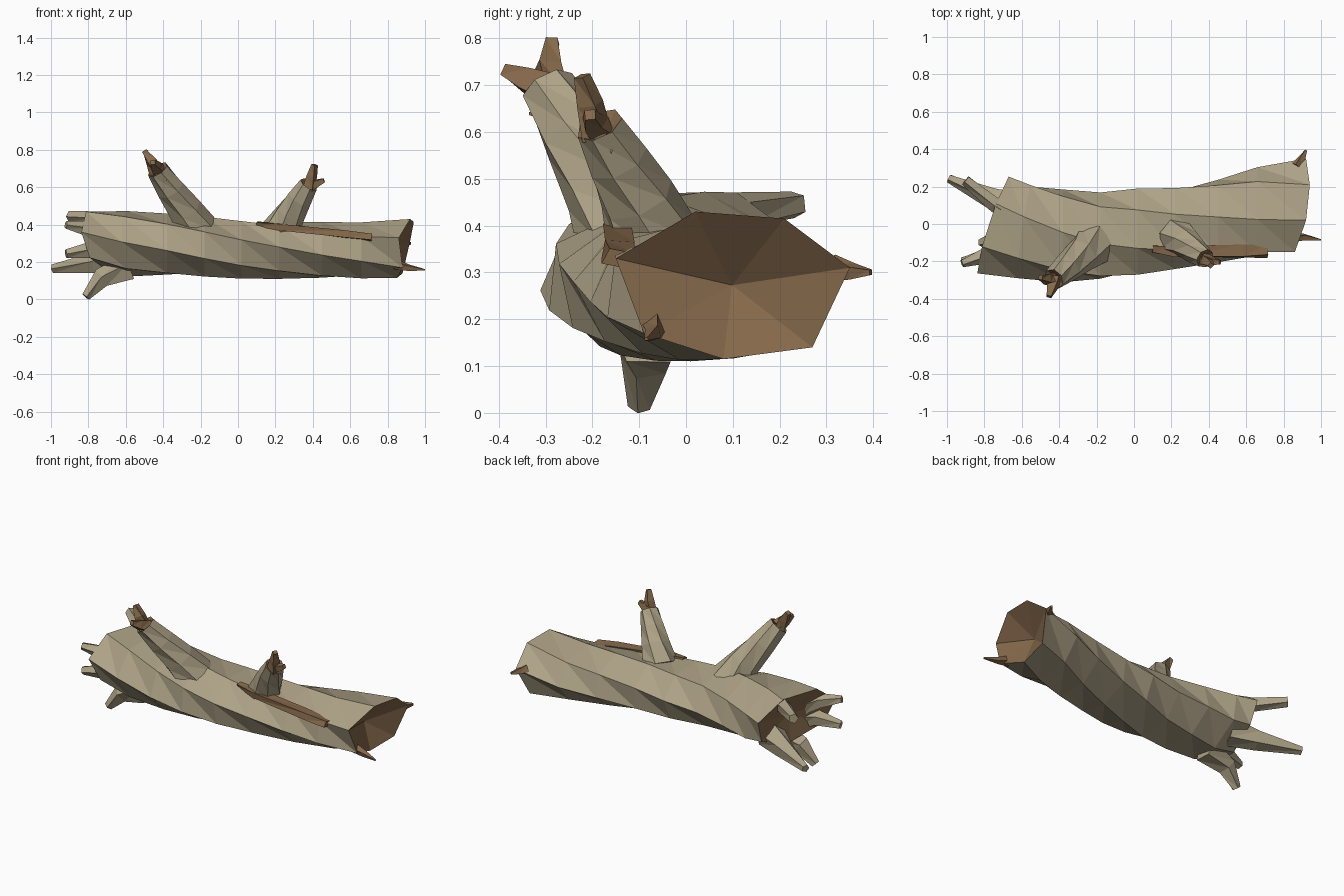
import bpy, bmesh, math
from mathutils import Vector


def material(name, rgb):
    m = bpy.data.materials.new(name)
    m.diffuse_color = (*rgb, 1)
    return m


BARK = material("bark", (0.42, 0.36, 0.24))
WOOD = material("inner_wood", (0.235, 0.14, 0.07))


def loft(name, rings, side, cap0=None, cap1=None):
    """Skin rings of points; each end is a wood fan to a centre point pushed by the given vector."""
    n = len(rings[0])
    verts = [v for r in rings for v in r]
    faces, mats = [], []
    for i in range(len(rings) - 1):
        for j in range(n):
            k = (j + 1) % n
            a, b, c, d = i * n + j, i * n + k, (i + 1) * n + k, (i + 1) * n + j
            faces += [(a, b, c), (a, c, d)]
            mats += [0, 0]
    for ring, push, start in ((rings[0], cap0, 0), (rings[-1], cap1, (len(rings) - 1) * n)):
        verts.append(sum(ring, Vector()) / n + (Vector(push) if push else Vector()))
        for j in range(n):
            f = (start + j, start + (j + 1) % n, len(verts) - 1)
            faces.append(f if start else f[::-1])
            mats.append(1 if push else 0)
    me = bpy.data.meshes.new(name)
    me.from_pydata(verts, [], faces)
    me.materials.append(side)
    me.materials.append(WOOD)
    me.polygons.foreach_set("material_index", mats)
    ob = bpy.data.objects.new(name, me)
    bpy.context.collection.objects.link(ob)
    # consistent outward normals
    bm = bmesh.new()
    bm.from_mesh(me)
    bmesh.ops.recalc_face_normals(bm, faces=bm.faces)
    bm.to_mesh(me)
    bm.free()
    return ob


def limb(name, path, n=5, side=BARK, flat=1.0, hollow=0.0, turn=0.3):
    """Tapered limb along points of (x, y, z, radius)."""
    pts = [Vector(p[:3]) for p in path]
    rings = []
    for i, p in enumerate(path):
        d = (pts[min(i + 1, len(pts) - 1)] - pts[max(i - 1, 0)]).normalized()
        u = d.cross(Vector((0, 0, 1))).normalized()
        w = u.cross(d)
        rings.append([pts[i] + p[3] * (u * math.cos(a) + w * flat * math.sin(a))
                      for a in (math.tau * j / n + turn + 0.2 * i for j in range(n))])
    d = (pts[-1] - pts[-2]).normalized()
    return loft(name, rings, side, None, -d * hollow if hollow else None)


# Trunk: twisted seven-sided log, stations of x, centre y, centre z, half width, half height
stations = [(-0.745, -0.005, 0.325, 0.255, 0.155), (-0.58, -0.03, 0.30, 0.25, 0.172),
            (-0.38, -0.06, 0.29, 0.245, 0.163), (-0.18, -0.07, 0.28, 0.23, 0.158),
            (0.02, -0.045, 0.27, 0.228, 0.153), (0.22, -0.018, 0.265, 0.215, 0.15),
            (0.45, 0.02, 0.26, 0.218, 0.148), (0.66, 0.06, 0.26, 0.235, 0.148)]
rings = []
for x, cy, cz, ry, rz in stations:
    phase = math.radians(10 - 100 * (0.9 - x) / 1.65)
    slant = max(0, (-0.45 - x) / 0.3)
    ring = []
    for j in range(7):
        a = phase + math.tau * j / 7
        y, z = cy + 1.04 * ry * math.cos(a), cz + 1.04 * rz * math.sin(a)
        ring.append(Vector((x + slant * (0.33 * y - 0.2 * (z - cz)), y, z)))
    rings.append(ring)
rings.append([Vector(p) for p in ((0.92, 0.35, 0.31), (0.94, 0.21, 0.415), (0.92, 0.02, 0.43),
                                  (0.86, -0.15, 0.33), (0.88, -0.09, 0.17),
                                  (0.85, 0.08, 0.115), (0.88, 0.27, 0.14))])
loft("trunk", rings, BARK, (0.05, 0, 0), (-0.10, 0, 0))

# Broken roots at the left end
roots = [
    [(-0.64, 0.03, 0.415, 0.05), (-0.75, 0.11, 0.43, 0.042), (-0.90, 0.235, 0.445, 0.03)],
    [(-0.62, 0.08, 0.23, 0.09), (-0.76, 0.14, 0.195, 0.06), (-0.99, 0.245, 0.165, 0.024)],
    [(-0.70, -0.12, 0.34, 0.06), (-0.80, -0.17, 0.375, 0.045), (-0.92, -0.21, 0.40, 0.022)],
    [(-0.66, -0.13, 0.26, 0.08), (-0.78, -0.17, 0.265, 0.048), (-0.92, -0.20, 0.245, 0.025)],
    [(-0.58, -0.08, 0.17, 0.08), (-0.73, -0.085, 0.115, 0.055), (-0.815, -0.10, 0.015, 0.025)],
]
for i, path in enumerate(roots):
    limb(f"root_{i + 1}", path)

# Two broken branch stubs with hollow ends
limb("left_branch", [(-0.22, -0.11, 0.36, 0.125), (-0.285, -0.17, 0.48, 0.094),
                     (-0.36, -0.235, 0.59, 0.077), (-0.43, -0.295, 0.695, 0.06)], 7, hollow=0.03)
limb("right_branch", [(0.225, -0.065, 0.36, 0.105), (0.28, -0.105, 0.46, 0.082),
                      (0.33, -0.147, 0.54, 0.068), (0.38, -0.185, 0.615, 0.053)], 7, hollow=0.03)

# Splinters standing on branch ends and on the right trunk end
splinters = [
    [(-0.43, -0.29, 0.67, 0.045), (-0.465, -0.295, 0.74, 0.034), (-0.50, -0.285, 0.795, 0.018)],
    [(-0.42, -0.29, 0.685, 0.045), (-0.44, -0.34, 0.71, 0.034), (-0.455, -0.388, 0.733, 0.018)],
    [(0.375, -0.19, 0.59, 0.04), (0.395, -0.205, 0.66, 0.03), (0.41, -0.222, 0.72, 0.018)],
    [(0.37, -0.18, 0.60, 0.035), (0.42, -0.20, 0.62, 0.026), (0.46, -0.205, 0.637, 0.016)],
    [(0.84, -0.07, 0.19, 0.03), (0.91, -0.07, 0.17, 0.02), (1.0, -0.085, 0.158, 0.005)],
    [(0.87, 0.31, 0.31, 0.03), (0.90, 0.355, 0.302, 0.02), (0.92, 0.395, 0.30, 0.008)],
]
for i, path in enumerate(splinters):
    limb(f"splinter_{i + 1}", path, 4, WOOD)

# Small thorny nubs on the branches
limb("left_nub", [(-0.37, -0.28, 0.64, 0.022), (-0.385, -0.335, 0.64, 0.004)], 3)
limb("right_nub", [(0.36, -0.16, 0.55, 0.02), (0.405, -0.16, 0.56, 0.004)], 3)

# Peeled strip of wood lying along the front of the trunk
limb("peeled_strip", [(0.10, -0.13, 0.405, 0.024), (0.22, -0.145, 0.388, 0.042),
                      (0.58, -0.145, 0.348, 0.045), (0.715, -0.145, 0.33, 0.04)],
     4, WOOD, flat=0.6, turn=0.5)
